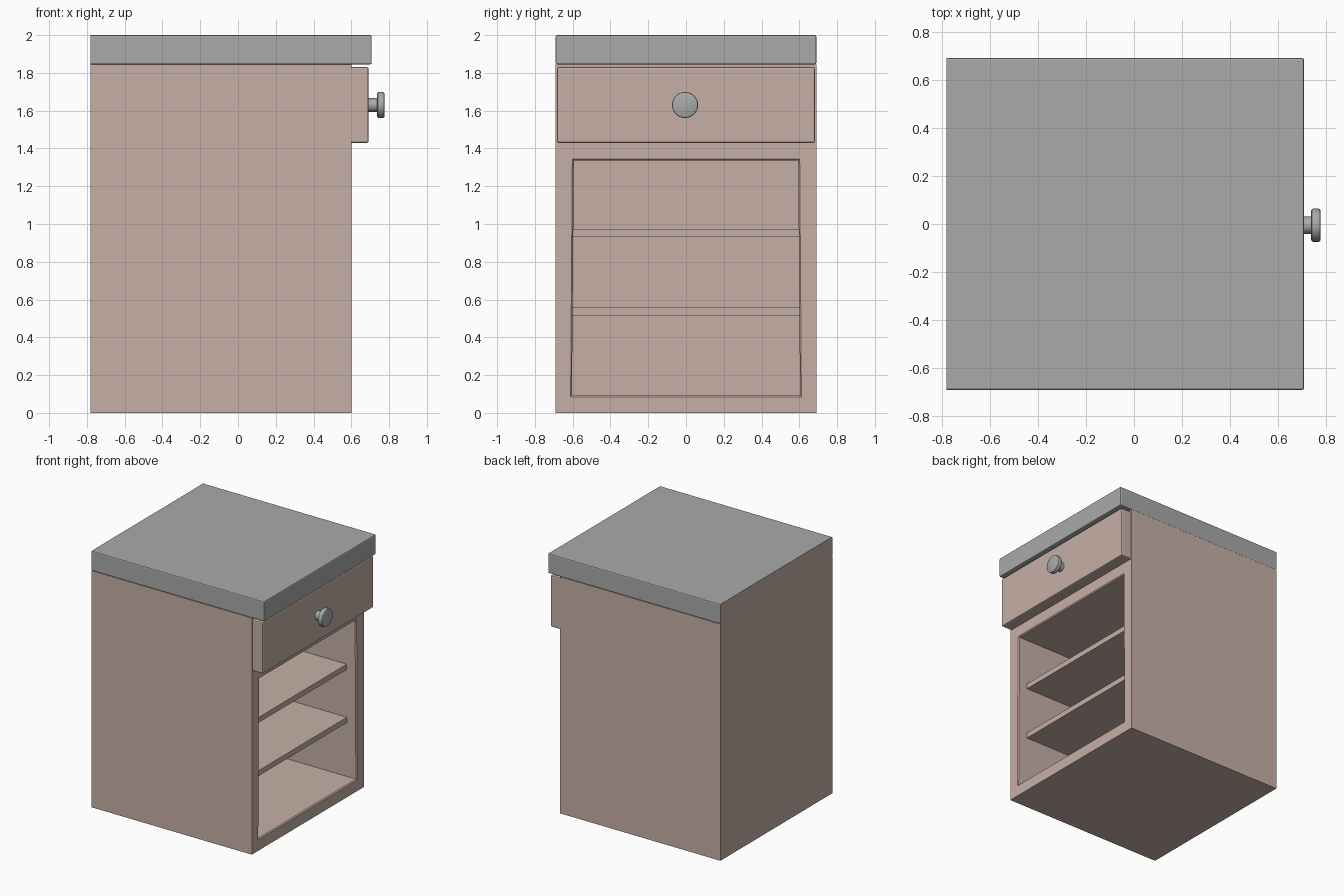
import bpy, bmesh, math

if "Cube" in bpy.data.objects:
    bpy.data.objects.remove(bpy.data.objects["Cube"])


def material(name, rgb):
    m = bpy.data.materials.new(name)
    m.diffuse_color = (*rgb, 1)
    m.use_nodes = True
    m.node_tree.nodes["Principled BSDF"].inputs["Base Color"].default_value = m.diffuse_color
    return m


brown = material("warm_beige", (0.565, 0.434, 0.381))
grey = material("stone_grey", (0.392, 0.407, 0.402))


def finish(name, bm, *mats):
    bmesh.ops.recalc_face_normals(bm, faces=bm.faces)
    me = bpy.data.meshes.new(name)
    bm.to_mesh(me)
    bm.free()
    for m in mats:
        me.materials.append(m)
    ob = bpy.data.objects.new(name, me)
    bpy.context.collection.objects.link(ob)
    return ob


def loft(bm, rings):
    """Join rings of points and cap both ends."""
    vs = [[bm.verts.new(p) for p in r] for r in rings]
    n = len(vs[0])
    for a, b in zip(vs, vs[1:]):
        for i in range(n):
            j = (i + 1) % n
            bm.faces.new((a[i], a[j], b[j], b[i]))
    bm.faces.new(vs[0])
    bm.faces.new(vs[-1])


def rect(x, wb, wt, z0, z1):
    return [(x, -wb, z0), (x, wb, z0), (x, wt, z1), (x, -wt, z1)]


def box(x0, x1, w, z0, z1, bevel=0, keep_back=True):
    bm = bmesh.new()
    loft(bm, [rect(x0, w, w, z0, z1), rect(x1, w, w, z0, z1)])
    bmesh.ops.recalc_face_normals(bm, faces=bm.faces)
    if bevel:
        edges = [e for e in bm.edges
                 if not keep_back or max(v.co.x for v in e.verts) > x0 + 0.001]
        bmesh.ops.bevel(bm, geom=edges, offset=bevel, segments=2,
                        profile=0.5, affect='EDGES')
    return bm


# Cabinet body: hollow shell with a slightly tapered, chamfered opening
bm = bmesh.new()
loft(bm, [rect(-0.78, 0.69, 0.69, 0, 1.845),
          rect(0.602, 0.69, 0.69, 0, 1.845),
          rect(0.602, 0.611, 0.602, 0.085, 1.343),
          rect(0.594, 0.604, 0.594, 0.093, 1.335),
          rect(-0.69, 0.604, 0.594, 0.093, 1.335)])
finish("cabinet_body", bm, brown)

# Shelves, set back from the opening
for i, z in enumerate((0.515, 0.93)):
    finish(f"shelf_{i + 1}", box(-0.69, 0.52, 0.60, z, z + 0.042), brown)

# Worktop: grey, with its rear edge in the body colour
top = finish("worktop", box(-0.78, 0.708, 0.69, 1.845, 2.0, 0.008), grey, brown)
for f in top.data.polygons:
    if f.normal.x < -0.9:
        f.material_index = 1

# Drawer front
finish("drawer_front", box(0.60, 0.692, 0.683, 1.43, 1.83, 0.009), brown)

# Round knob, turned about the x axis
profile = [(0.685, 0.036), (0.737, 0.036), (0.737, 0.061), (0.740, 0.067),
           (0.746, 0.069), (0.766, 0.069), (0.773, 0.067), (0.776, 0.061)]
bm = bmesh.new()
N = 32
loft(bm, [[(x, -0.005 + r * math.cos(2 * math.pi * k / N),
            1.63 + r * math.sin(2 * math.pi * k / N)) for k in range(N)]
          for x, r in profile])
knob = finish("drawer_knob", bm, grey)
bpy.context.view_layer.objects.active = knob
knob.select_set(True)
bpy.ops.object.shade_smooth_by_angle(angle=math.radians(40))
